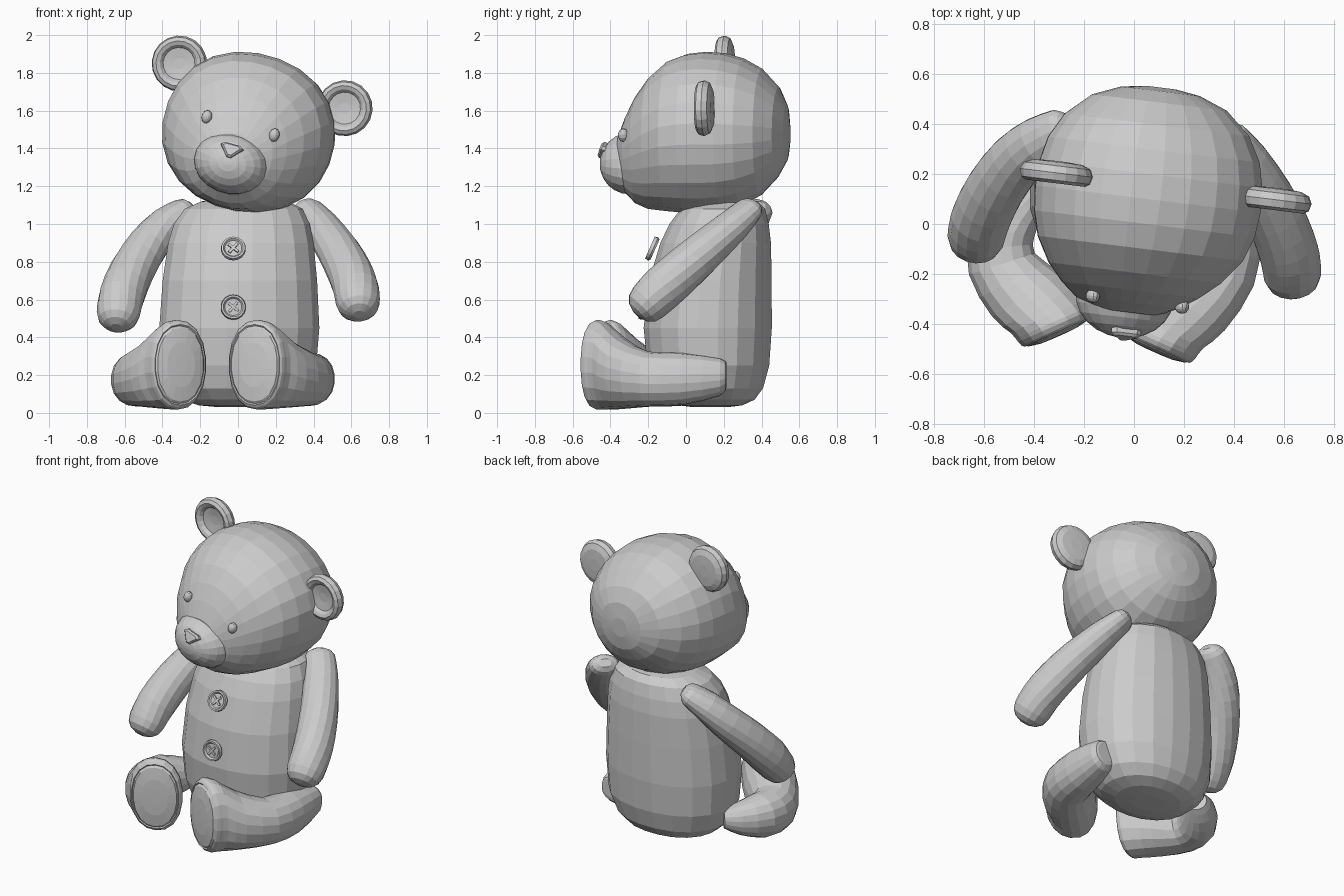
import bpy, bmesh
from math import sin, cos, pi, radians
from mathutils import Vector, Matrix, Euler

if "Cube" in bpy.data.objects:
    bpy.data.objects.remove(bpy.data.objects["Cube"])

X, Y, Z = Vector((1, 0, 0)), Vector((0, 1, 0)), Vector((0, 0, 1))
ID = Matrix.Identity(4)


def ring(c, u, v, ru, rv, n=16, e=2.0):
    """Superellipse cross-section around c in the u, v plane."""
    pts = []
    for i in range(n):
        a = 2 * pi * (i + 0.5) / n
        f = (abs(cos(a)) ** e + abs(sin(a)) ** e) ** (-1 / e)
        pts.append(Vector(c) + u * (ru * f * cos(a)) + v * (rv * f * sin(a)))
    return pts


def loft(name, rings, mat=ID):
    """Bridge rings into a closed skin with capped ends."""
    bm = bmesh.new()
    rows = [[bm.verts.new(mat @ p) for p in r] for r in rings]
    n = len(rows[0])
    for a, b in zip(rows, rows[1:]):
        for i in range(n):
            j = (i + 1) % n
            bm.faces.new((a[i], a[j], b[j], b[i]))
    bm.faces.new(rows[0])
    bm.faces.new(rows[-1])
    bmesh.ops.recalc_face_normals(bm, faces=bm.faces)
    me = bpy.data.meshes.new(name)
    bm.to_mesh(me)
    bm.free()
    ob = bpy.data.objects.new(name, me)
    bpy.context.collection.objects.link(ob)
    return ob


def lathe(name, profile, mat, n=18):
    """Revolve (radius, y) pairs about the y axis."""
    return loft(name, [ring((0, y, 0), X, Z, r, r, n) for r, y in profile], mat)


def ellipsoid(name, radii, mat, n=16, m=9):
    rx, ry, rz = radii
    rings = []
    for i in range(m + 1):
        a = pi * min(max(i / m, 0.02), 0.98)
        rings.append(ring((0, -ry * cos(a), 0), X, Z, rx * sin(a), rz * sin(a), n))
    return loft(name, rings, mat)


def refine(rows):
    """Insert one smooth (four-point) midpoint between neighbouring rows."""
    out = []
    for i in range(len(rows) - 1):
        a, b, c, d = (rows[max(0, min(k, len(rows) - 1))] for k in (i - 1, i, i + 1, i + 2))
        out += [b, tuple((-p + 9 * q + 9 * r - s) / 16 for p, q, r, s in zip(a, b, c, d))]
    return out + [rows[-1]]


def at(x, y, z):
    return Matrix.Translation((x, y, z))


# Torso: z, centre x, centre y, half width, half depth
torso = [(.03, 0, .13, .1, .09), (.04, 0, .13, .21, .17), (.07, 0, .125, .3, .24),
         (.13, 0, .12, .365, .29), (.25, .005, .118, .412, .325), (.45, .007, .115, .427, .342),
         (.7, .01, .129, .412, .327), (.9, .015, .157, .388, .295),
         (1.0, .02, .175, .362, .265), (1.08, .03, .195, .315, .225),
         (1.12, .035, .21, .23, .17), (1.135, .04, .21, .1, .08)]
loft("torso", [ring((cx, cy, z), X, Y, rx, ry, 20, 2.2) for z, cx, cy, rx, ry in torso])

# Head: tilted and turned a little; y, centre z, half width, half height
H = at(.055, .1, 1.485) @ Euler((0, radians(15), radians(-7))).to_matrix().to_4x4()
head = [(.45, -.01, .06, .06), (.435, -.005, .16, .15), (.39, 0, .275, .235),
        (.3, 0, .375, .33), (.2, 0, .43, .385), (.1, 0, .452, .413), (0, 0, .457, .421),
        (-.1, -.005, .447, .415), (-.2, -.02, .415, .393), (-.3, -.06, .347, .345),
        (-.37, -.095, .275, .283), (-.42, -.12, .21, .21), (-.46, -.14, .13, .13)]
loft("head", [ring((0, y, cz), X, Z, rx, rz, 24, 2.15) for y, cz, rx, rz in head], H)
ellipsoid("muzzle", (.2, .165, .163), H @ at(0, -.4, -.17), 20, 12)

# Nose: rounded triangle lying on the muzzle
tri = [(-.062, .022), (-.042, .036), (.042, .036), (.062, .022), (.012, -.04), (-.012, -.04)]
loft("nose", [[Vector((x * k, y, z * k)) for x, z in tri] for k, y in ((1, .03), (1, -.008), (.75, -.018))],
     H @ at(0, -.548, -.1) @ Matrix.Rotation(radians(-20), 4, 'X'))

# Eyes and cupped ears
ear = [(.04, .047), (.1, .043), (.135, .028), (.148, 0), (.14, -.03), (.12, -.042),
       (.1, -.034), (.085, -.016), (.03, -.008)]
for s, side in ((-1, "left"), (1, "right")):
    ellipsoid("eye_" + side, (.028, .028, .036), H @ at(s * .186, -.412, .035), 12, 8)
    lathe("ear_" + side, ear, H @ at(s * .457, .06, .255))

# Arms: path points with radius, flattened towards the shoulder, rounded ends
arms = {"arm_left": [(-.29, .37, 1.07, .068), (-.38, .325, 1.0, .092), (-.475, .25, .89, .106),
                     (-.56, .135, .755, .116), (-.615, .02, .62, .12), (-.634, -.055, .525, .108)],
        "arm_right": [(.37, .33, 1.075, .066), (.44, .245, .99, .088), (.53, .1, .86, .108),
                      (.592, -.03, .745, .118), (.625, -.13, .655, .12), (.635, -.2, .585, .112)]}
for name, path in arms.items():
    path = refine(path)
    pts = [Vector(p[:3]) for p in path]
    last = len(pts) - 1
    rings = []
    for i, p in enumerate(pts):
        t = (pts[min(i + 1, last)] - pts[max(i - 1, 0)]).normalized()
        u = t.cross(Z).normalized()
        v = u.cross(t)
        r = path[i][3]
        w = .5 * r + .061
        if i == 0:
            for d, k in ((.05, .4), (.03, .8)):
                rings.append(ring(p - t * d, u, v, w * k, r * k))
        rings.append(ring(p, u, v, w, r))
    for d, k in ((.045, .88), (.075, .62), (.09, .25)):
        rings.append(ring(p + t * d, u, v, w * k, r * k))
    loft(name, rings)

# Legs: centre and inward turn per ring, shared half widths and heights
size = [(.06, .06), (.095, .1), (.128, .138), (.14, .145), (.165, .185), (.165, .232), (.162, .237)]
legs = {"leg_left": (-1, [(-.375, .14, .18, -48), (-.445, .08, .175, -40), (-.525, -.03, .175, -10),
                          (-.53, -.16, .18, 18), (-.43, -.285, .21, 32), (-.345, -.37, .25, 24),
                          (-.318, -.408, .255, 24)]),
        "leg_right": (1, [(.4, .215, .2, 0), (.395, .18, .19, 0), (.385, -.02, .18, 5),
                          (.35, -.2, .18, 20), (.225, -.34, .21, 32), (.13, -.43, .25, 24),
                          (.1, -.473, .255, 24)])}
for name, (s, path) in legs.items():
    rings = []
    for x, y, z, deg, rw, rh in refine([p + q for p, q in zip(path, size)]):
        a = radians(deg)
        fwd, side = Vector((-s * sin(a), -cos(a), 0)), Vector((cos(a), -s * sin(a), 0))
        rings.append(ring((x, y, z), side, Z, rw, rh, 18, 2.2))
    end = Vector(path[-1][:3])
    # Sole: rounded rim, shallow seam and raised pad
    for d, k in ((.018, .96), (.028, .9), (.023, .87), (.033, .82), (.043, .5), (.045, .2)):
        rings.append(ring(end + fwd * d, side, Z, rw * k, rh * k, 18, 2.2))
    loft(name, rings)

# Buttons with crossed thread
disc = [(.06, .015), (.067, .004), (.063, -.014), (.053, -.014), (.045, -.004), (.015, -.004)]
for i, (y, z, tilt) in enumerate(((-.178, .87, -24), (-.232, .56, -6))):
    B = at(-.025, y, z) @ Matrix.Rotation(radians(tilt), 4, 'X')
    lathe("button_%d" % (i + 1), disc, B)
    for turn in (40, 130):
        R = B @ Matrix.Rotation(radians(turn), 4, 'Y')
        loft("button_thread", [ring((0, yy, 0), X, Z, .04, .008, 4, 4) for yy in (0, -.014)], R)
